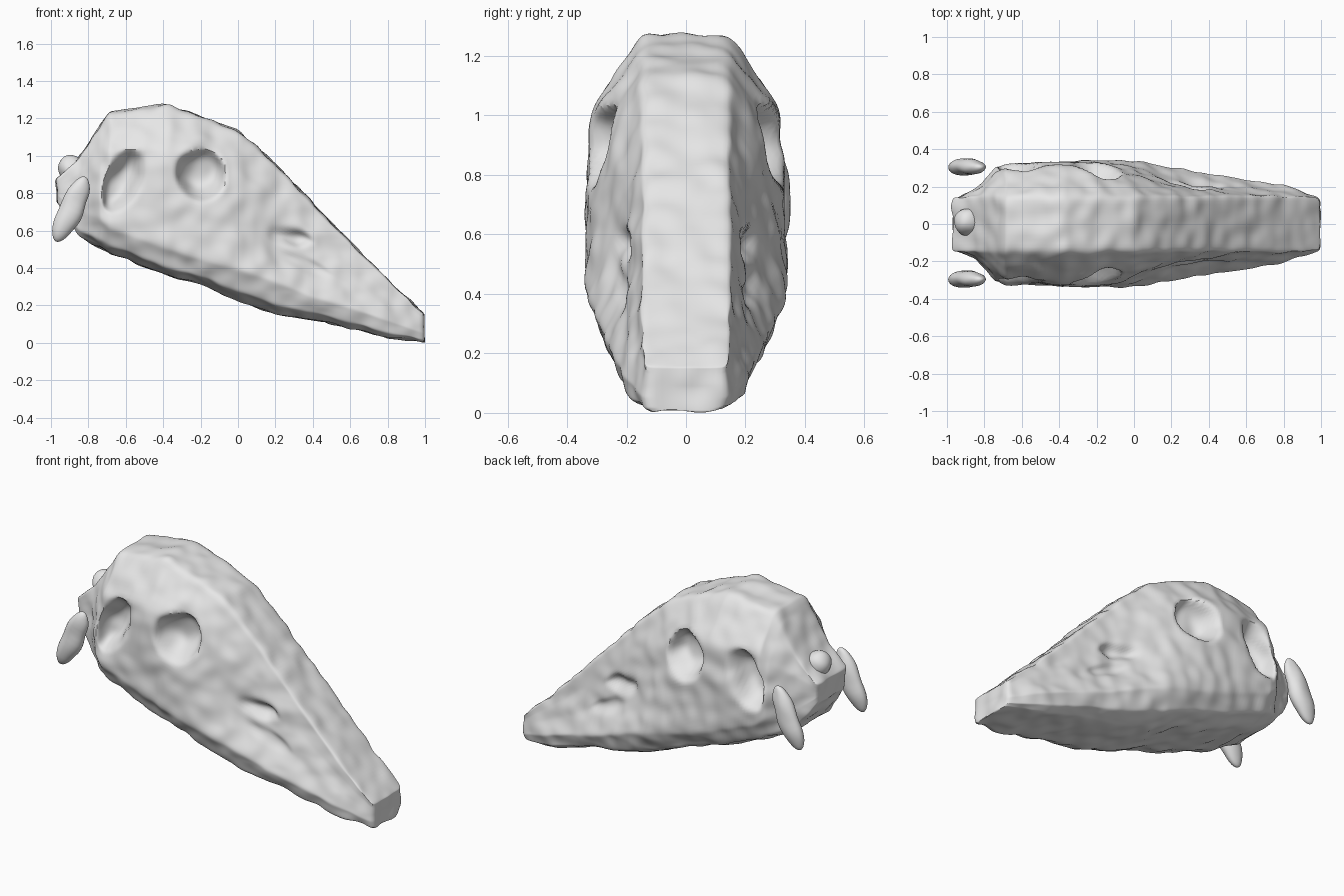
import bpy, bmesh, math
from mathutils import Vector, noise

cube = bpy.data.objects.get("Cube")
if cube:
    bpy.data.objects.remove(cube, do_unlink=True)

bone = bpy.data.materials.new("bone grey")
bone.use_nodes = True
bone.diffuse_color = (0.8, 0.8, 0.8, 1)
bone.node_tree.nodes["Principled BSDF"].inputs["Base Color"].default_value = bone.diffuse_color


def finish(bm, name, rough):
    """Roughen the surface slightly and turn the bmesh into a smooth object."""
    bm.normal_update()
    shifts = [(v, v.normal * noise.noise(v.co * 11) * rough) for v in bm.verts]
    for v, shift in shifts:
        v.co += shift
    mesh = bpy.data.meshes.new(name)
    bm.to_mesh(mesh)
    bm.free()
    mesh.materials.append(bone)
    obj = bpy.data.objects.new(name, mesh)
    bpy.context.collection.objects.link(obj)
    bpy.ops.object.select_all(action='DESELECT')
    obj.select_set(True)
    bpy.context.view_layer.objects.active = obj
    bpy.ops.object.shade_smooth_by_angle(angle=math.radians(40))
    return obj


def ellipsoid(name, centre, radii, tilt=0):
    bm = bmesh.new()
    bmesh.ops.create_uvsphere(bm, u_segments=28, v_segments=18, radius=1)
    for v in bm.verts:
        v.co = Vector(a * b for a, b in zip(v.co, radii))
    obj = finish(bm, name, 0.012)
    obj.location = centre
    obj.rotation_euler.y = tilt


def soften(bm, passes):
    for _ in range(passes):
        bmesh.ops.smooth_vert(bm, verts=bm.verts, factor=0.5,
                              use_axis_x=True, use_axis_y=True, use_axis_z=True)


def cross_section(top, brow, cheek, ridge, under):
    """Half outline from the flat crown, down the side, to the flat underside."""
    crown = Vector((.145, top))
    floor = Vector((min(.15, ridge[0] * .8), under))
    jaw_edge = Vector((floor.x + (ridge[0] - floor.x) * .7,
                       floor.y + (ridge[1] - floor.y) * .27))
    return [crown, Vector(brow), Vector(cheek), Vector(ridge), jaw_edge, floor]


# Skull stations: x, top z, (half width, z) of brow, cheek and jaw ridge, underside z
stations = [
    (-.97, .87, (.14, .84), (.14, .81), (.14, .79), .75),
    (-.85, .99, (.17, .9), (.18, .78), (.18, .7), .57),
    (-.74, 1.16, (.26, .98), (.3, .82), (.3, .67), .51),
    (-.68, 1.235, (.29, 1.03), (.32, .82), (.32, .62), .48),
    (-.38, 1.275, (.31, 1.04), (.33, .8), (.33, .51), .36),
    (-.2, 1.21, (.31, .98), (.33, .75), (.34, .45), .315),
    (0, 1.135, (.25, .9), (.29, .65), (.34, .4), .225),
    (.2, .955, (.2, .76), (.23, .5), (.31, .33), .155),
    (.4, .745, (.18, .58), (.2, .42), (.27, .25), .125),
    (.6, .535, (.165, .42), (.2, .3), (.24, .19), .08),
    (.8, .335, (.16, .27), (.18, .2), (.21, .12), .03),
    (.995, .155, (.14, .13), (.14, .1), (.14, .05), .005),
]

bm = bmesh.new()
rings = []
for x, *levels in stations:
    half = cross_section(*levels)
    ring = [bm.verts.new((x, p.x, p.y)) for p in half]
    ring += [bm.verts.new((x, -p.x, p.y)) for p in reversed(half)]
    rings.append(ring)
count = len(rings[0])
for a, b in zip(rings, rings[1:]):
    for i in range(count):
        j = (i + 1) % count
        bm.faces.new((a[i], a[j], b[j], b[i]))
# End caps are strips of quads between left and right
for ring in (rings[0], rings[-1]):
    for i in range(count // 2 - 1):
        bm.faces.new((ring[i], ring[i + 1], ring[-2 - i], ring[-1 - i]))
bmesh.ops.recalc_face_normals(bm, faces=bm.faces)
bmesh.ops.subdivide_edges(bm, edges=bm.edges[:], cuts=13, use_grid_fill=True)
soften(bm, 3)

# Hollows on both sides: x, z, half length, half height, tilt, depth
hollows = [
    (-.2, .9, .13, .13, 0, .13),         # eye socket
    (-.62, .87, .085, .175, .45, .12),   # temple opening
    (.28, .565, .12, .04, .1, .045),     # nostril
    (.36, .42, .15, .035, .4, .015),     # groove above the jaw ridge
]
for v in bm.verts:
    if abs(v.co.y) < .155:
        continue
    for x, z, length, height, tilt, depth in hollows:
        dx, dz = v.co.x - x, v.co.z - z
        u = (dx * math.cos(tilt) - dz * math.sin(tilt)) / length
        w = (dx * math.sin(tilt) + dz * math.cos(tilt)) / height
        d = u * u + w * w
        if d < 1:
            v.co.y -= math.copysign(depth * (1 - d * d), v.co.y)
soften(bm, 3)
finish(bm, "skull", 0.012)

# Knob at the back of the skull
ellipsoid("neck_knob", (-.89, .01, .93), (.075, .075, .075))

# Loose oval bones beside the back of the head
for name, y in (("left_ear_bone", .305), ("right_ear_bone", -.295)):
    ellipsoid(name, (-.893, y, .713), (.066, .046, .19), math.radians(25))
